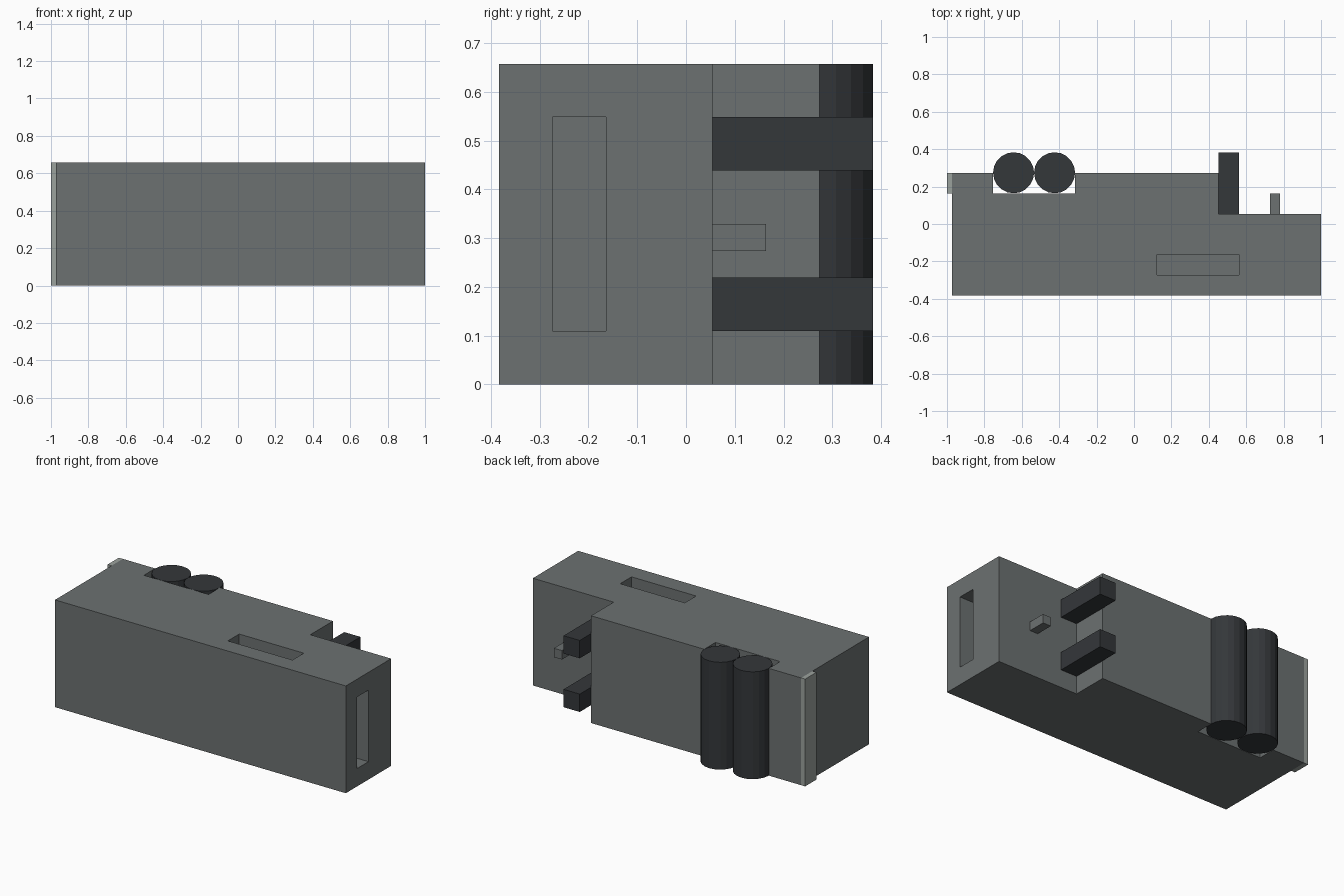
import bpy, bmesh
from math import cos, sin, tau

if "Cube" in bpy.data.objects:
    bpy.data.objects.remove(bpy.data.objects["Cube"])

U = 2 / 18.25                      # module: every size is a multiple of this
OX, OY = -1 + 0.25 * U, -3.5 * U   # front left corner of the body


def material(name, rgb):
    mat = bpy.data.materials.new(name)
    mat.diffuse_color = (*rgb, 1)
    mat.use_nodes = True
    mat.node_tree.nodes["Principled BSDF"].inputs["Base Color"].default_value = mat.diffuse_color
    return mat


GREY = material("dark_grey", (0.15, 0.165, 0.165))
BLACK = material("near_black", (0.034, 0.038, 0.042))
LIGHT = material("light_grey", (0.33, 0.36, 0.34))


def prism(name, profile, z0, z1, mat):
    """Extrude an xy profile (in modules) from z0 to z1."""
    bm = bmesh.new()
    face = bm.faces.new([bm.verts.new((OX + x * U, OY + y * U, z0 * U)) for x, y in profile])
    top = bmesh.ops.extrude_face_region(bm, geom=[face])["geom"]
    verts = [v for v in top if isinstance(v, bmesh.types.BMVert)]
    bmesh.ops.translate(bm, verts=verts, vec=(0, 0, (z1 - z0) * U))
    bmesh.ops.recalc_face_normals(bm, faces=bm.faces)
    mesh = bpy.data.meshes.new(name)
    bm.to_mesh(mesh)
    bm.free()
    mesh.materials.append(mat)
    obj = bpy.data.objects.new(name, mesh)
    bpy.context.collection.objects.link(obj)
    return obj


def box(name, x, y, z, mat):
    return prism(name, [(x[0], y[0]), (x[1], y[0]), (x[1], y[1]), (x[0], y[1])], *z, mat)


# Body with stepped back and a through notch for the rollers
body = prism("body", [(0, 0), (18, 0), (18, 4), (13, 4), (13, 6),
                      (6, 6), (6, 5), (2, 5), (2, 6), (0, 6)], 0, 6, GREY)

# Slots in the top and the right end
for cutter in (box("top_slot_cutter", (10, 14), (1, 2), (5, 7), GREY),
               box("end_slot_cutter", (17, 19), (1, 2), (1, 5), GREY)):
    mod = body.modifiers.new("slot", "BOOLEAN")
    mod.operation = "DIFFERENCE"
    mod.solver = "EXACT"
    mod.object = cutter
    bpy.context.view_layer.objects.active = body
    bpy.ops.object.modifier_apply(modifier=mod.name)
    bpy.data.objects.remove(cutter)

# Twin rollers
for i, cx in enumerate((3, 5)):
    ring = [(cx + cos(tau * k / 20), 6 + sin(tau * k / 20)) for k in range(20)]
    prism(f"roller_{i + 1}", ring, 0, 6, BLACK)

# Prongs behind the step
for i, z in enumerate((1, 4)):
    box(f"prong_{i + 1}", (13, 14), (4, 7), (z, z + 1), BLACK)

# Small peg and end plate
box("peg", (15.5, 16), (4, 5), (2.5, 3), GREY)
box("end_plate", (-0.25, 0), (5, 6), (0, 6), LIGHT)
